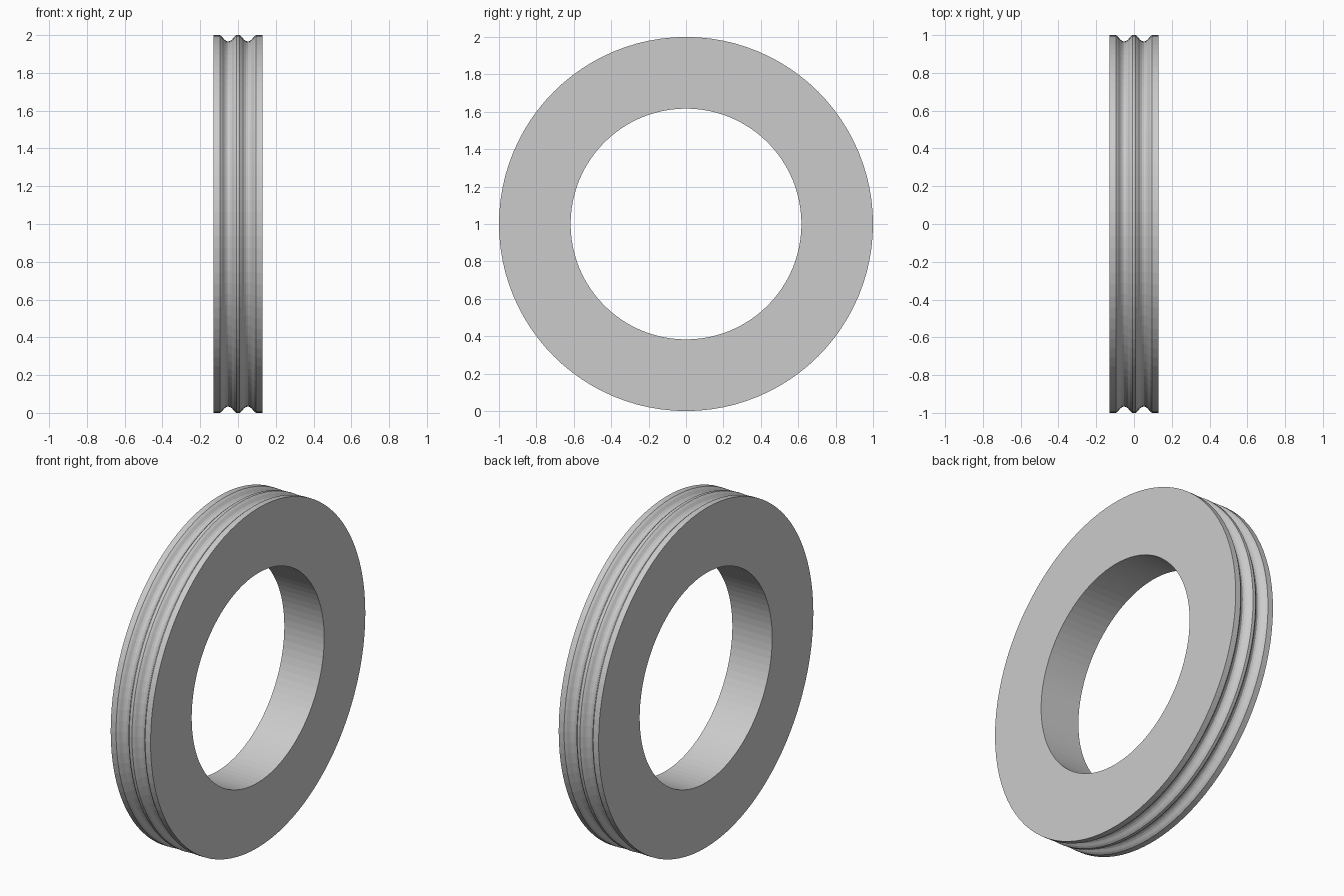
import bpy
import bmesh
import math
from mathutils import Matrix

cube = bpy.data.objects.get("Cube")
if cube:
    bpy.data.objects.remove(cube, do_unlink=True)

OUTER, BORE, HALF_WIDTH = 1.0, 0.617, 0.13
SEGMENTS = 96
GROOVE_CENTRE = 0.052

# Half of one groove: offset from its centre and depth below the rim
groove_half = [(0.043, 0.0), (0.032, 0.009), (0.02, 0.024), (0.01, 0.031)]
groove = [(-o, d) for o, d in groove_half] + [(0, 0.034)]
groove += [(o, d) for o, d in reversed(groove_half)]

# Closed cross-section: bore and side corners, then the two rim grooves
section = [(HALF_WIDTH, BORE), (-HALF_WIDTH, BORE), (-HALF_WIDTH, OUTER)]
for centre in (-GROOVE_CENTRE, GROOVE_CENTRE):
    section += [(centre + o, OUTER - d) for o, d in groove]
section.append((HALF_WIDTH, OUTER))

# Sweep the section around the x axis
bm = bmesh.new()
rings = []
for i in range(SEGMENTS):
    turn = Matrix.Rotation(math.tau * i / SEGMENTS, 3, 'X')
    rings.append([bm.verts.new(turn @ Matrix.Identity(3).col[0] * x
                               + turn.col[2] * r) for x, r in section])
for i, ring in enumerate(rings):
    following = rings[(i + 1) % SEGMENTS]
    for j in range(len(section)):
        k = (j + 1) % len(section)
        bm.faces.new((ring[j], ring[k], following[k], following[j]))
bmesh.ops.recalc_face_normals(bm, faces=bm.faces)

mesh = bpy.data.meshes.new("grooved_ring")
bm.to_mesh(mesh)
bm.free()
ring_object = bpy.data.objects.new("grooved_ring", mesh)
ring_object.location.z = OUTER
bpy.context.collection.objects.link(ring_object)
